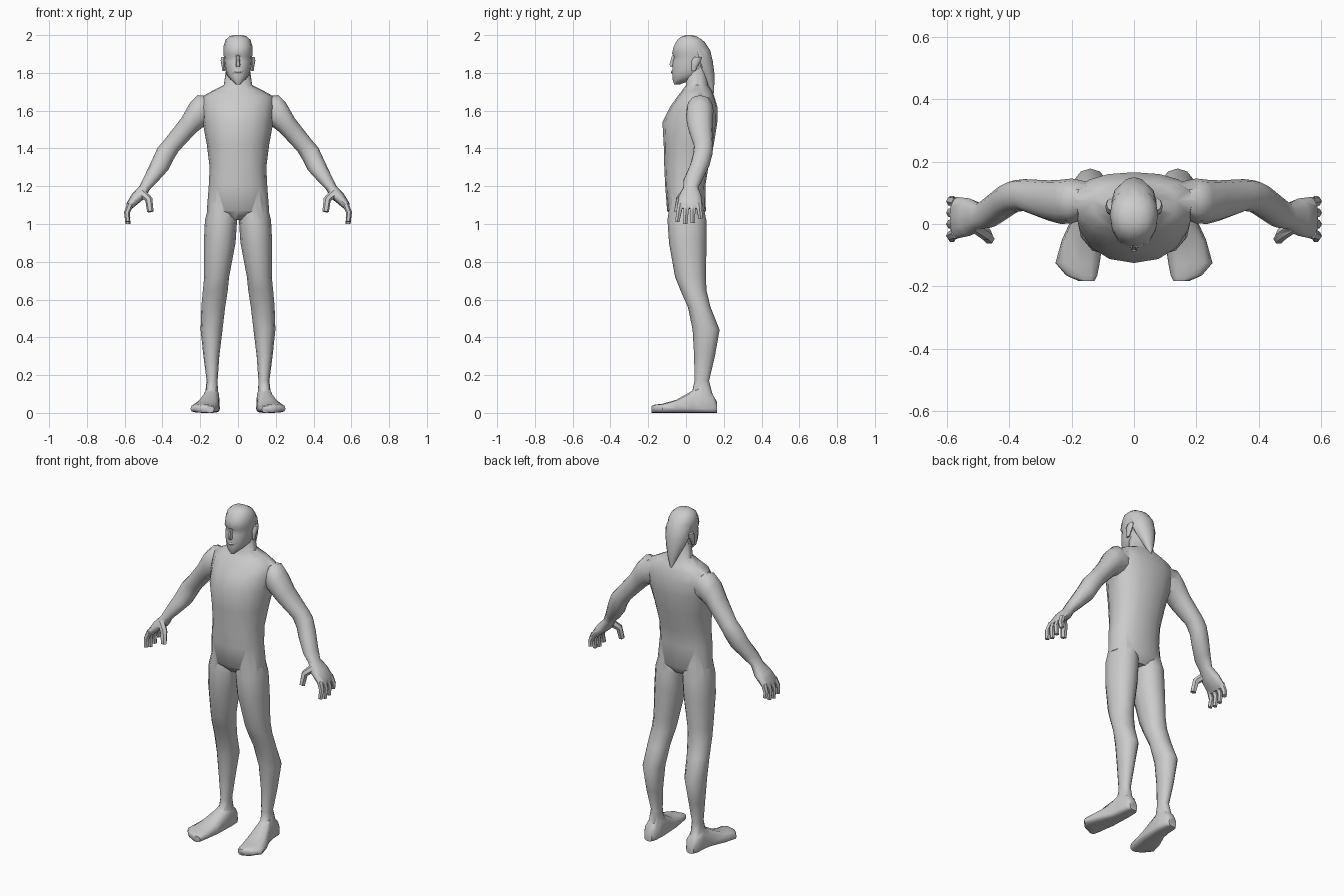
import bpy, bmesh, math
from mathutils import Vector as V


def loft(name, rings, n=12, e=1.0, s=1):
    """Skin rings of (centre, U, V+, V-); s=-1 mirrors across x."""
    bm = bmesh.new()
    rows = []
    for c, u, vp, vm in rings:
        row = []
        for i in range(n):
            a = 2 * math.pi * i / n
            ca, sa = math.cos(a), math.sin(a)
            p = c + u * math.copysign(abs(ca) ** e, ca)
            p = p + (vp if sa > 0 else vm) * abs(sa) ** e
            row.append(bm.verts.new((p.x * s, p.y, p.z)))
        rows.append(row)
    for r, q in zip(rows, rows[1:]):
        for i in range(n):
            j = (i + 1) % n
            bm.faces.new((r[i], r[j], q[j], q[i]))
    bm.faces.new(rows[0])
    bm.faces.new(rows[-1])
    bmesh.ops.recalc_face_normals(bm, faces=bm.faces)
    me = bpy.data.meshes.new(name)
    bm.to_mesh(me)
    bm.free()
    ob = bpy.data.objects.new(name, me)
    bpy.context.collection.objects.link(ob)
    return ob


def level(z, hw, yf, ys, yb, cx=0):
    """Horizontal ring: half width, front, widest and back y."""
    return V((cx, ys, z)), V((hw, 0, 0)), V((0, yb - ys, 0)), V((0, yf - ys, 0))


def limb(xo, zo, xi, zi, yf, yb):
    """Arm ring from outer and inner edge points."""
    o, i = V((xo, 0, zo)), V((xi, 0, zi))
    h = V((0, (yb - yf) / 2, 0))
    return (o + i) / 2 + V((0, (yf + yb) / 2, 0)), (o - i) / 2, h, -h


def sole(y, cx, hw, h):
    """Foot ring, flat underneath."""
    return V((cx, y, .022)), V((hw, 0, 0)), V((0, 0, h - .022)), V((0, 0, -.022))


def digit(name, pts, r, s):
    """Finger along three points, slightly tapered."""
    pts = [V(p) for p in pts]
    rings = []
    for k, p in enumerate(pts):
        d = (pts[min(k + 1, len(pts) - 1)] - pts[max(k - 1, 0)]).normalized()
        u = d.cross(V((0, 1, 0))).normalized()
        w = d.cross(u)
        q = r * (1 - .13 * k)
        rings.append((p, u * q, w * q, w * -q))
    return loft(name, rings, 6, 1, s)


def union(base, parts):
    for p in parts:
        m = base.modifiers.new("join", 'BOOLEAN')
        m.operation, m.solver, m.object = 'UNION', 'EXACT', p
    bpy.context.view_layer.update()
    dg = bpy.context.evaluated_depsgraph_get()
    me = bpy.data.meshes.new_from_object(base.evaluated_get(dg))
    base.modifiers.clear()
    base.data = me
    for p in parts:
        bpy.data.objects.remove(p)


# torso and neck
torso = loft("body", [level(*r) for r in (
    (1.02, .09, -.05, .02, .07), (1.07, .165, -.10, .01, .105),
    (1.2, .155, -.11, 0, .102), (1.3, .15, -.115, .01, .118),
    (1.42, .165, -.118, .03, .147), (1.54, .187, -.125, .06, .166),
    (1.62, .195, -.085, .08, .166), (1.675, .19, -.045, .08, .15),
    (1.705, .135, -.022, .075, .138), (1.735, .075, 0, .06, .118),
    (1.84, .06, 0, .055, .105))], 16, .9)

parts = []
for s, side in ((1, "left"), (-1, "right")):
    # leg
    parts.append(loft(side + "_leg", [level(z, hw, f, (f + b) / 2, b, cx)
        for z, cx, hw, f, b in (
        (1.12, .085, .065, -.085, .085), (1.02, .09, .085, -.098, .108),
        (.9, .097, .084, -.09, .108), (.72, .113, .066, -.058, .106),
        (.65, .12, .066, -.03, .108), (.56, .131, .063, .01, .13),
        (.44, .14, .058, .035, .178), (.3, .141, .042, .043, .153),
        (.17, .137, .029, .045, .122), (.1, .14, .034, .03, .14),
        (.04, .14, .03, .04, .135))], 12, .95, s))
    # foot
    parts.append(loft(side + "_foot", [sole(*r) for r in (
        (.163, .14, .025, .06), (.14, .14, .041, .10), (.08, .14, .044, .145),
        (.03, .146, .048, .115), (-.05, .165, .066, .07),
        (-.125, .181, .071, .048), (-.165, .168, .05, .044),
        (-.183, .152, .025, .036))], 12, .7, s))
    # arm and palm
    parts.append(loft(side + "_arm", [limb(*r) for r in (
        (.13, 1.675, .12, 1.55, .03, .13), (.215, 1.682, .183, 1.515, .002, .146),
        (.255, 1.64, .215, 1.49, 0, .142), (.30, 1.56, .245, 1.46, .01, .14),
        (.39, 1.445, .315, 1.385, .042, .144), (.425, 1.405, .345, 1.335, .038, .14),
        (.455, 1.34, .37, 1.285, .022, .125), (.497, 1.25, .425, 1.225, -.012, .088),
        (.522, 1.2, .465, 1.185, -.015, .065), (.56, 1.16, .495, 1.135, -.038, .082),
        (.59, 1.11, .55, 1.09, -.047, .087), (.591, 1.085, .562, 1.08, -.045, .083))],
        12, .9, s))
    # fingers and thumb
    for k, (y, ty, tz) in enumerate(((-.03, -.046, 1.012), (.003, -.004, 1.0),
                                     (.036, .036, 1.006), (.068, .078, 1.03))):
        parts.append(digit(f"{side}_finger_{k}", ((.57, y, 1.105),
            (.588, (y + ty) / 2, 1.06), (.583, ty, tz)), .0175, s))
    parts.append(digit(side + "_thumb", ((.51, -.005, 1.165), (.472, -.035, 1.13),
                                         (.464, -.048, 1.065)), .023, s))
union(torso, parts)

# head with brow, cheeks and pointed chin
head = loft("head", [level(*r) for r in (
    (1.738, .010, -.062, -.05, -.035), (1.765, .04, -.072, -.02, .04),
    (1.79, .06, -.074, .02, .085), (1.82, .069, -.074, .03, .105),
    (1.86, .073, -.072, .03, .118), (1.885, .075, -.064, .03, .122),
    (1.902, .077, -.077, .03, .122), (1.94, .077, -.067, .03, .113),
    (1.975, .066, -.048, .022, .088), (1.994, .044, -.022, .018, .056),
    (2.0, .02, 0, .015, .03))], 14, .9)
# nose, lips, swept-back hair
nose = loft("nose", [level(*r) for r in (
    (1.893, .008, -.076, -.06, -.05), (1.845, .015, -.092, -.06, -.05),
    (1.832, .014, -.084, -.06, -.05))], 6)
lips = loft("lips", [level(*r) for r in (
    (1.812, .014, -.075, -.062, -.05), (1.804, .022, -.081, -.06, -.05),
    (1.795, .014, -.075, -.062, -.05))], 8)
hair = loft("hair", [level(*r) for r in (
    (1.69, .006, .134, .14, .147), (1.745, .03, .105, .125, .15),
    (1.80, .052, .075, .1, .15), (1.86, .072, .06, .075, .142),
    (1.92, .073, .02, .06, .128), (1.965, .06, -.01, .04, .098),
    (1.985, .04, 0, .03, .07))], 12)
# ears
ears = [loft(side + "_ear", [level(z, hw, f, (f + b) / 2, b, .076) for z, hw, f, b in (
    (1.81, .007, .03, .05), (1.835, .01, .028, .062), (1.865, .016, .03, .08),
    (1.885, .012, .045, .082))], 8, 1, s) for s, side in ((1, "left"), (-1, "right"))]
union(head, [nose, lips, hair] + ears)

# smooth shading with sharp creases kept
for ob in (torso, head):
    ob.select_set(True)
bpy.context.view_layer.objects.active = torso
bpy.ops.object.shade_smooth_by_angle(angle=math.radians(50))
